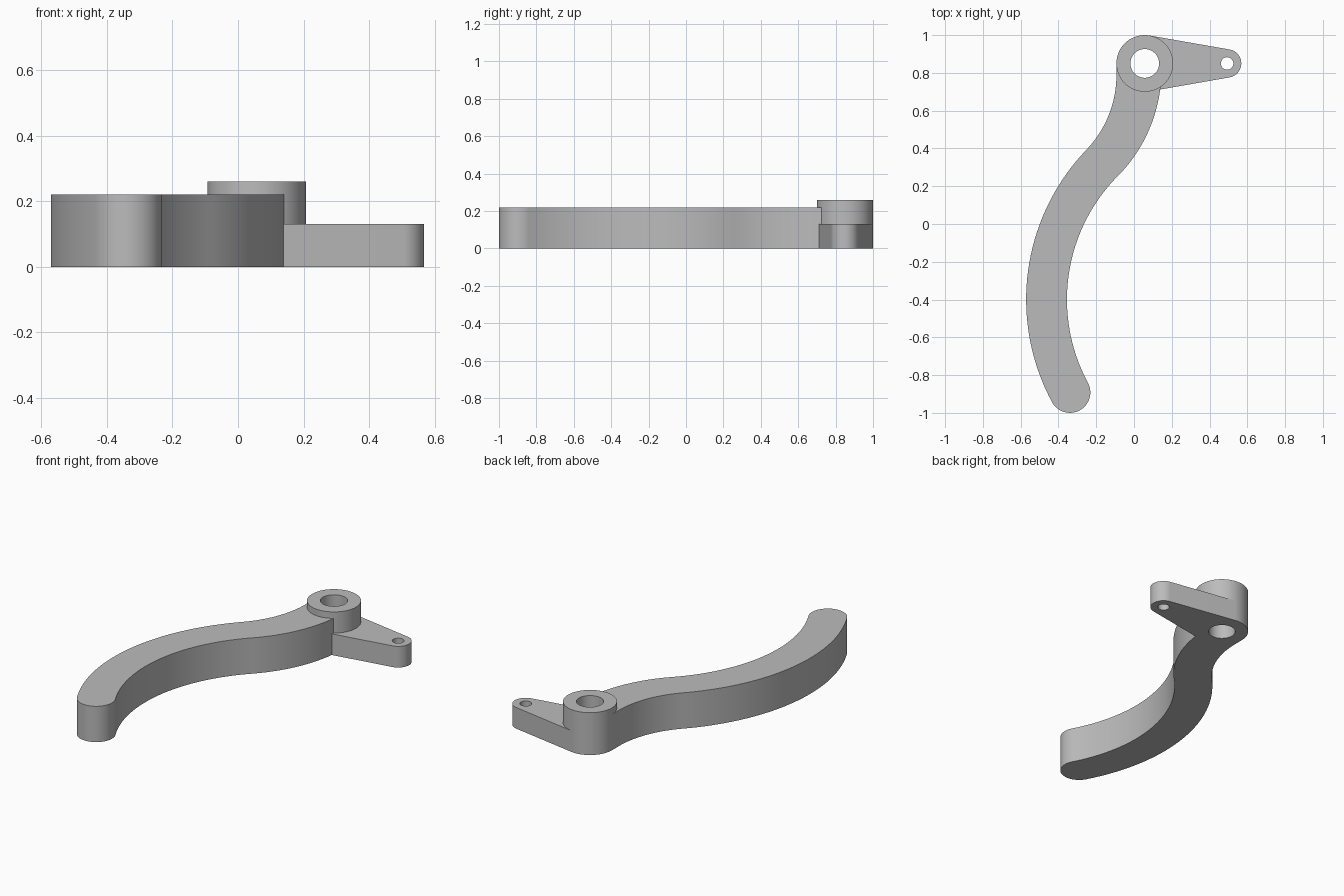
import bpy, bmesh
from math import radians, degrees, cos, sin, acos
from mathutils import Vector

if "Cube" in bpy.data.objects:
    bpy.data.objects.remove(bpy.data.objects["Cube"], do_unlink=True)

grey = bpy.data.materials.new("plain grey")
grey.use_nodes = True
colour = (0.5, 0.5, 0.5, 1)
grey.diffuse_color = colour
grey.node_tree.nodes["Principled BSDF"].inputs["Base Color"].default_value = colour


def arc(centre, radius, start, end, steps, growth=0):
    """Points on an arc in degrees; growth widens the radius towards its end."""
    pts = []
    for i in range(steps + 1):
        t = i / steps
        a = radians(start + (end - start) * t)
        pts.append(Vector(centre) + (radius + growth * t) * Vector((cos(a), sin(a))))
    return pts


def plate(name, outline, bottom, top):
    """Extrude a counterclockwise outline between two heights."""
    bm = bmesh.new()
    base = bm.faces.new([bm.verts.new((p.x, p.y, bottom)) for p in outline])
    side = bmesh.ops.extrude_face_region(bm, geom=[base])["geom"]
    verts = [g for g in side if isinstance(g, bmesh.types.BMVert)]
    bmesh.ops.translate(bm, vec=(0, 0, top - bottom), verts=verts)
    bmesh.ops.recalc_face_normals(bm, faces=bm.faces)
    mesh = bpy.data.meshes.new(name)
    bm.to_mesh(mesh)
    bm.free()
    mesh.materials.append(grey)
    obj = bpy.data.objects.new(name, mesh)
    bpy.context.collection.objects.link(obj)
    return obj


def disc(centre, radius, steps):
    return arc(centre, radius, 0, 360, steps)[:-1]


def activate(obj):
    bpy.ops.object.select_all(action='DESELECT')
    obj.select_set(True)
    bpy.context.view_layer.objects.active = obj


hub = Vector((0.057, 0.85))
eye = Vector((0.493, 0.85))
hub_radius, eye_radius = 0.15, 0.075

# Pivot boss
boss = plate("pivot_boss", disc(hub, hub_radius, 96), 0, 0.26)

# Curved arm: two tangent arcs with a rounded tip, ending inside the boss
half = 0.108
big_centre, big_radius = Vector((0.574, -0.40)), 1.037
small_radius = 0.681
tip_angle, bend_angle = 208.3, 136.2
bend_dir = Vector((cos(radians(bend_angle)), sin(radians(bend_angle))))
small_centre = big_centre + bend_dir * (big_radius + small_radius)
tip = arc(big_centre, big_radius, tip_angle, tip_angle, 1)[0]

left_upper = arc(small_centre, small_radius - half, 0, bend_angle - 180, 24)
left_lower = arc(big_centre, big_radius + half, bend_angle, tip_angle, 36)
cap = arc(tip, half, tip_angle, tip_angle + 180, 28)
right_lower = arc(big_centre, big_radius - half, tip_angle, bend_angle, 36)
right_upper = arc(small_centre, small_radius + half, bend_angle - 180, 0, 24, 0.022)
ends = [Vector((right_upper[-1].x, hub.y)), Vector((left_upper[0].x, hub.y))]
outline = (left_upper + left_lower[1:] + cap[1:] + right_lower[1:]
           + right_upper[1:] + ends)
arm = plate("curved_arm", outline, 0, 0.22)

# Tapered tab, tangent to the boss and to its rounded end
lean = degrees(acos((hub_radius - eye_radius) / (eye.x - hub.x)))
tab_outline = (arc(hub, hub_radius, -lean, -lean, 1)[:1]
               + arc(eye, eye_radius, -lean, lean, 32)
               + arc(hub, hub_radius, lean, lean, 1)[:1])
tab = plate("side_tab", tab_outline, 0, 0.13)

# Through holes
pivot_cutter = plate("pivot_cutter", disc(hub, 0.076, 64), -0.1, 0.4)
eye_cutter = plate("eye_cutter", disc(eye, 0.033, 48), -0.1, 0.4)
cuts = [(boss, pivot_cutter), (arm, pivot_cutter), (tab, pivot_cutter), (tab, eye_cutter)]
for part, cutter in cuts:
    activate(part)
    mod = part.modifiers.new("hole", 'BOOLEAN')
    mod.operation = 'DIFFERENCE'
    mod.solver = 'EXACT'
    mod.object = cutter
    bpy.ops.object.modifier_apply(modifier=mod.name)
for cutter in (pivot_cutter, eye_cutter):
    bpy.data.objects.remove(cutter, do_unlink=True)

# Smooth walls with crisp rims
for part in (boss, arm, tab):
    activate(part)
    bpy.ops.object.shade_smooth_by_angle(angle=radians(30))
